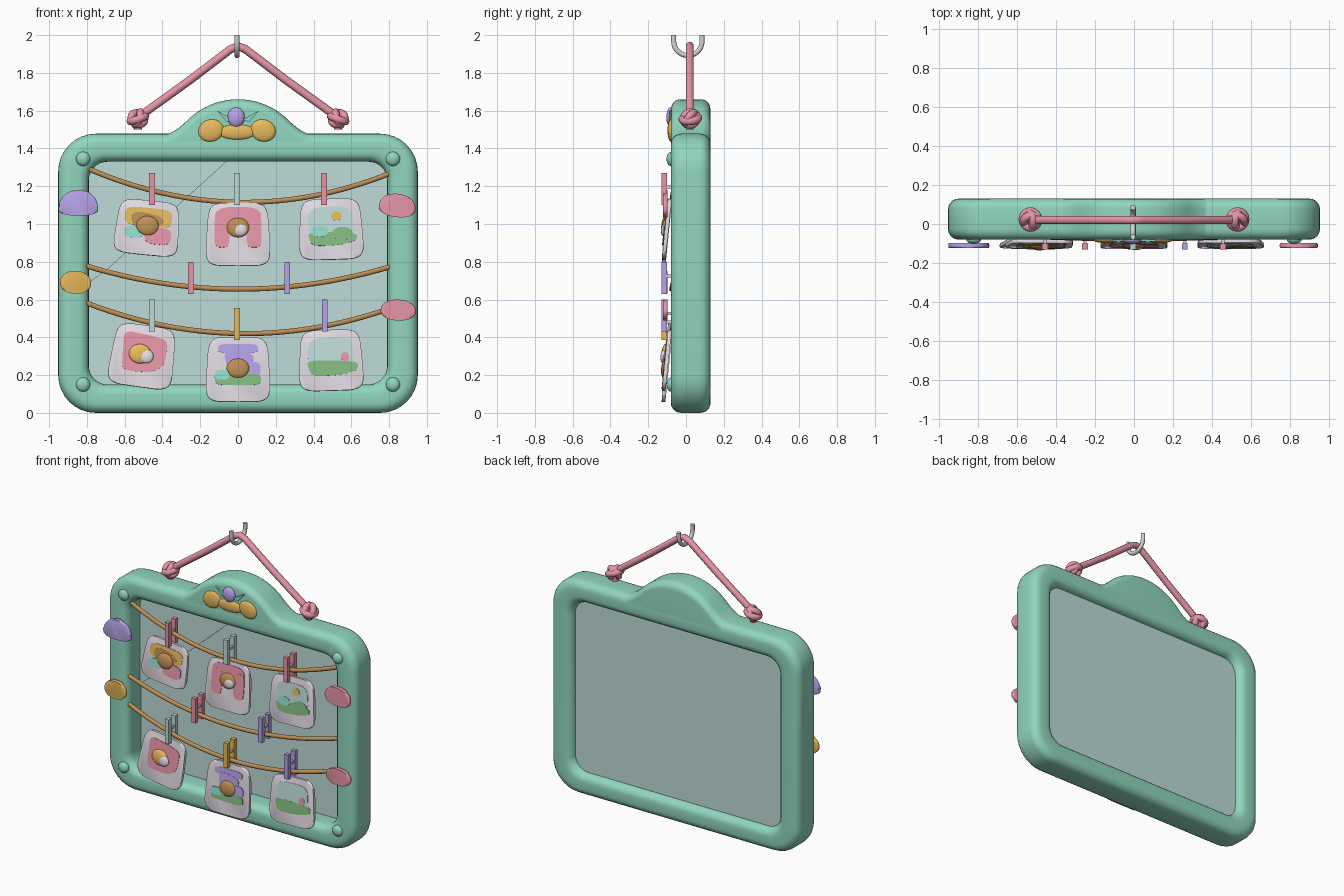
import bpy, bmesh, math
from math import sin, cos, pi, tau
from mathutils import Matrix, Vector

cube = bpy.data.objects.get("Cube")
if cube:
    bpy.data.objects.remove(cube)


def material(name, *srgb):
    m = bpy.data.materials.new(name)
    col = [((c / 255 + 0.055) / 1.055) ** 2.4 for c in srgb] + [1]
    m.diffuse_color = col
    m.use_nodes = True
    m.node_tree.nodes["Principled BSDF"].inputs["Base Color"].default_value = col
    return m


MINT = material("mint", 145, 214, 190)
PALE = material("pale teal", 190, 220, 218)
BROWN = material("cord brown", 190, 142, 84)
PINK = material("pink", 230, 150, 167)
PURPLE = material("purple", 182, 163, 231)
GOLD = material("gold", 231, 186, 94)
METAL = material("metal grey", 212, 212, 214)
CREAM = material("card white", 226, 220, 228)
GREEN = material("leaf green", 131, 186, 127)
AQUA = material("aqua", 150, 222, 204)
ONE = Matrix.Identity(4)


def finish(name, bm, mat, matrix=ONE, angle=40):
    bmesh.ops.recalc_face_normals(bm, faces=bm.faces)
    me = bpy.data.meshes.new(name)
    bm.to_mesh(me)
    bm.free()
    me.materials.append(mat)
    ob = bpy.data.objects.new(name, me)
    ob.matrix_world = matrix
    bpy.context.collection.objects.link(ob)
    bpy.ops.object.select_all(action="DESELECT")
    ob.select_set(True)
    bpy.context.view_layer.objects.active = ob
    bpy.ops.object.shade_smooth_by_angle(angle=math.radians(angle))
    return ob


def plate(name, pts, y0, y1, mat, matrix=ONE, bevel=0):
    """Outline in x and z, extruded from y0 back to y1 with rounded rims."""
    bm = bmesh.new()
    front = [bm.verts.new((x, y0, z)) for x, z in pts]
    back = [bm.verts.new((x, y1, z)) for x, z in pts]
    caps = [bm.faces.new(front), bm.faces.new(back[::-1])]
    for i in range(len(pts)):
        bm.faces.new((front[i - 1], front[i], back[i], back[i - 1]))
    if bevel:
        rim = list({e for f in caps for e in f.edges})
        bmesh.ops.bevel(bm, geom=rim, offset=bevel, segments=3, profile=0.5,
                        affect="EDGES", clamp_overlap=False)
    return finish(name, bm, mat, matrix)


def ball(name, loc, size, mat, matrix=ONE):
    bm = bmesh.new()
    bmesh.ops.create_uvsphere(bm, u_segments=20, v_segments=12, radius=1)
    bm.transform(Matrix.Translation(loc) @ Matrix.Diagonal((*size, 1)))
    return finish(name, bm, mat, matrix)


def box(name, loc, size, mat):
    bm = bmesh.new()
    bmesh.ops.create_cube(bm, size=1)
    bm.transform(Matrix.Translation(loc) @ Matrix.Diagonal((*size, 1)))
    return finish(name, bm, mat)


def tube(name, pts, radius, mat, closed=False):
    cu = bpy.data.curves.new(name, "CURVE")
    cu.dimensions = "3D"
    cu.bevel_depth, cu.bevel_resolution, cu.use_fill_caps = radius, 3, True
    sp = cu.splines.new("POLY")
    sp.points.add(len(pts) - 1)
    for p, co in zip(sp.points, pts):
        p.co = (*co, 1)
    sp.use_cyclic_u = closed
    tmp = bpy.data.objects.new(name + " path", cu)
    bm = bmesh.new()
    bpy.context.collection.objects.link(tmp)
    bpy.context.view_layer.update()
    bm.from_mesh(tmp.evaluated_get(bpy.context.evaluated_depsgraph_get()).to_mesh())
    bpy.data.objects.remove(tmp)
    return finish(name, bm, mat, angle=50)


def blob(cx, cz, rx, rz, power=2.0, taper=0.0, wave=0.0, n=36):
    """Rounded outline from circle to soft square, with optional taper and wobble."""
    out = []
    for i in range(n):
        a = tau * i / n
        c, s = cos(a), sin(a)
        k = 1 + wave * sin(3 * a + 1)
        x = math.copysign(abs(c) ** (2 / power), c) * k
        z = math.copysign(abs(s) ** (2 / power), s) * k
        out.append((cx + rx * x * (1 - taper * z), cz + rz * z))
    return out


def round_rect(hx, z0, z1, r, n=8):
    out = []
    for q, (cx, cz) in enumerate([(hx - r, z1 - r), (r - hx, z1 - r),
                                  (r - hx, z0 + r), (hx - r, z0 + r)]):
        out += [(cx + r * cos((q + i / n) * pi / 2), cz + r * sin((q + i / n) * pi / 2))
                for i in range(n + 1)]
    return out


# Frame: a rounded bar section lofted between inner and outer outlines
outer, inner = round_rect(0.952, 0, 1.478, 0.2), round_rect(0.79, 0.15, 1.33, 0.1)
section = round_rect(0.08, -0.08, 0.13, 0.055, 5)
bm = bmesh.new()
rings = []
for u, y in section:
    t = (u + 0.08) / 0.16
    rings.append([bm.verts.new(((1 - t) * i[0] + t * o[0], y, (1 - t) * i[1] + t * o[1]))
                  for i, o in zip(inner, outer)])
for a in range(len(rings)):
    for b in range(len(outer)):
        bm.faces.new((rings[a - 1][b - 1], rings[a - 1][b], rings[a][b], rings[a][b - 1]))
finish("frame", bm, MINT)

# Crest: a rounded-top section following a dome that flares into the frame
dome = [(0.38 * sin(i * 0.79 / 10), 1.28 + 0.38 * cos(i * 0.79 / 10)) for i in range(11)]
for i in range(1, 9):
    t = i / 8
    dome.append(((1 - t) ** 2 * 0.27 + 2 * t * (1 - t) * 0.346 + t * t * 0.43,
                 (1 - t) ** 2 * 1.547 + 2 * t * (1 - t) * 1.471 + t * t * 1.46))
dome = [(-x, z) for x, z in dome[:0:-1]] + dome
bm = bmesh.new()
rows = []
for x, top in dome:
    row = [bm.verts.new((x, -0.079, 1.4))]
    for i in range(14):
        a = pi - (i if i < 7 else i - 1) * pi / 12
        cy = -0.029 if i < 7 else 0.079
        row.append(bm.verts.new((x, cy + 0.05 * cos(a), top - 0.05 + 0.05 * sin(a))))
    row.append(bm.verts.new((x, 0.129, 1.4)))
    rows.append(row)
for r0, r1 in zip(rows, rows[1:]):
    for k in range(len(r0)):
        bm.faces.new((r0[k - 1], r0[k], r1[k], r1[k - 1]))
for end in (rows[0], rows[-1]):
    bm.faces.new(end)
finish("crest", bm, MINT)

# Backing panel with a faint glare sheet
plate("back_panel", round_rect(0.82, 0.12, 1.36, 0.12), 0.065, 0.08, PALE)
plate("panel_glare", [(-0.8, 1.34), (-0.05, 1.34), (-0.68, 0.77), (-0.8, 0.68)], 0.057, 0.066, PALE)

# Corner studs
for x in (-0.82, 0.82):
    for z in (0.15, 1.345):
        ball("corner_stud", (x, -0.078, z), (0.038, 0.025, 0.038), MINT)

# Bow ornament on the crest
for s in (-1, 1):
    m = Matrix.Translation((s * 0.138 - 0.005, -0.08, 1.495)) @ Matrix.Rotation(s * 0.3, 4, "Y")
    ball("bow_loop", (0, 0, 0), (0.068, 0.018, 0.058), GOLD, m)
    plate("bow_leaf", [(s * 0.02, 1.55), (s * 0.11, 1.6), (s * 0.06, 1.54)], -0.09, -0.07, MINT)
ball("bow_band", (-0.005, -0.08, 1.487), (0.1, 0.015, 0.04), GOLD)
ball("bow_bead", (-0.01, -0.082, 1.565), (0.046, 0.022, 0.052), PURPLE)

# Shell tabs on the side bars: x, z, width, rise, drop ratio, tilt
for x, z, w, h, drop, tilt, mat in [
        (-0.845, 1.075, 0.105, 0.105, 0.3, 0, PURPLE), (0.842, 1.085, 0.097, 0.075, 0.65, 0.12, PINK),
        (-0.86, 0.685, 0.082, 0.067, 0.8, 0.05, GOLD), (0.848, 0.54, 0.093, 0.06, 0.85, 0.05, PINK)]:
    pts = [(px, pz if pz > 0 else pz * drop) for px, pz in blob(0, 0, w, h, 2.2)]
    m = Matrix.Translation((x, -0.11, z)) @ Matrix.Rotation(tilt, 4, "Y")
    plate("shell_tab", pts, -0.013, 0.013, mat, m, bevel=0.009)

# Sagging cords
for zl, zr, zm in [(1.3, 1.27, 1.115), (0.78, 0.775, 0.655), (0.585, 0.555, 0.42)]:
    pts = []
    for i in range(25):
        t = i / 12 - 1
        end = (zl + zr) / 2 + t * (zr - zl) / 2
        pts.append((0.81 * t, -0.075 + 0.03 * t * t, end - ((zl + zr) / 2 - zm) * (1 - t * t)))
    tube("cord", pts, 0.014, BROWN)

# Two-pronged pegs
for x, z, mat in [(-0.455, 1.185, PINK), (-0.005, 1.185, PALE), (0.455, 1.185, PINK),
                  (-0.25, 0.715, PINK), (0.26, 0.715, PURPLE),
                  (-0.455, 0.515, PALE), (-0.005, 0.47, GOLD), (0.46, 0.515, PURPLE)]:
    for y in (-0.115, -0.042):
        box("peg_prong", (x, y, z), (0.03, 0.03, 0.17), mat)
    box("peg_spring", (x, -0.078, z + 0.01), (0.016, 0.06, 0.016), METAL)

# Picture cards: x, z, half height, tilt, painted patches, raised button, button cap
cards = [
    (-0.48, 0.98, 0.145, 0.1,
     [(GOLD, blob(0, 0.055, 0.125, 0.05, 4)), (BROWN, blob(-0.01, 0.035, 0.085, 0.045, 2, 0, 0.1)),
      (AQUA, blob(-0.07, -0.03, 0.05, 0.03, 3)), (PINK, blob(0.06, -0.04, 0.07, 0.045, 3))],
     (0, 0.01, BROWN), None),
    (0, 0.945, 0.168, 0,
     [(PINK, blob(0, 0.085, 0.122, 0.06, 3)), (PINK, blob(-0.085, 0.015, 0.04, 0.085, 4)),
      (PINK, blob(0.085, 0.015, 0.04, 0.085, 4))], (0, 0.035, BROWN), CREAM),
    (0.492, 0.972, 0.162, -0.03,
     [(PALE, blob(0, 0.03, 0.12, 0.09, 3.5)), (GREEN, blob(0, -0.05, 0.125, 0.035, 3, 0, 0.1)),
      (GREEN, blob(0.06, -0.025, 0.055, 0.035)), (AQUA, blob(-0.06, -0.01, 0.045, 0.03)),
      (GOLD, blob(0.03, 0.068, 0.028, 0.024))], None, None),
    (-0.505, 0.3, 0.165, 0.14, [(PINK, blob(0, 0.02, 0.115, 0.1, 4, 0, 0.08))], (-0.015, 0.01, GOLD), CREAM),
    (0, 0.23, 0.173, 0,
     [(PURPLE, blob(0, 0.11, 0.105, 0.025, 4)), (PURPLE, blob(0, 0.055, 0.075, 0.05, 2, 0, 0.1)),
      (PURPLE, blob(0.065, 0, 0.055, 0.04, 3)), (GREEN, blob(0, -0.055, 0.122, 0.03, 4)),
      (AQUA, blob(-0.085, -0.03, 0.04, 0.025, 3))], (0, 0.005, BROWN), None),
    (0.492, 0.278, 0.162, -0.03,
     [(PALE, blob(0, 0.02, 0.12, 0.1, 4)), (GREEN, blob(0, -0.04, 0.13, 0.04, 3, 0, 0.1)),
      (PINK, blob(0.075, 0.015, 0.022, 0.025))], None, None),
]
for x, z, h, tilt, patches, button, cap in cards:
    m = (Matrix.Translation((x, -0.102, z)) @ Matrix.Rotation(-0.1, 4, "X")
         @ Matrix.Rotation(tilt, 4, "Y"))
    plate("picture_card", blob(0, 0, 0.166, h, 5.5, 0.06), -0.01, 0.01, CREAM, m, bevel=0.007)
    for i, (mat, pts) in enumerate(patches):
        plate("picture_patch", pts, -0.0125 - 0.001 * i, -0.009, mat, m)
    if button:
        bx, bz, mat = button
        ball("picture_button", (bx, -0.012, bz), (0.06, 0.018, 0.052), mat, m)
        if cap:
            side = 0.035 if mat is GOLD else 0.012
            ball("picture_button_cap", (bx + side, -0.018, bz - 0.01), (0.038, 0.015, 0.036), cap, m)

# Hanging rope with a knot at each end
half = [(0.53, 1.5), (0.53, 1.55), (0.5, 1.585), (0.25, 1.765), (0.04, 1.925)]
path = [(-x, z) for x, z in half] + [(0, 1.942)] + half[::-1]
tube("rope", [(x, 0.02, z) for x, z in path], 0.022, PINK)
for s in (-1, 1):
    centre = Matrix.Translation((s * 0.53, 0.023, 1.558))
    for tilt, turn, radius in [(0.35, 0.1, 0.042), (-0.5, 0.9, 0.036), (1.2, 0.2, 0.036)]:
        spin = centre @ Matrix.Rotation(s * tilt, 4, "Y") @ Matrix.Rotation(turn, 4, "X")
        loop = [spin @ Vector((radius * cos(tau * i / 24), radius * sin(tau * i / 24), 0)) for i in range(24)]
        tube("rope_knot", loop, 0.021, PINK, closed=True)

# Wall hook
bend = [(-0.005, 0.01 - 0.075 * cos(a), 1.967 - 0.075 * sin(a)) for a in [pi * i / 14 for i in range(15)]]
tube("hook", [(-0.005, -0.065, 2)] + bend + [(-0.005, 0.085, 2)], 0.014, METAL)
